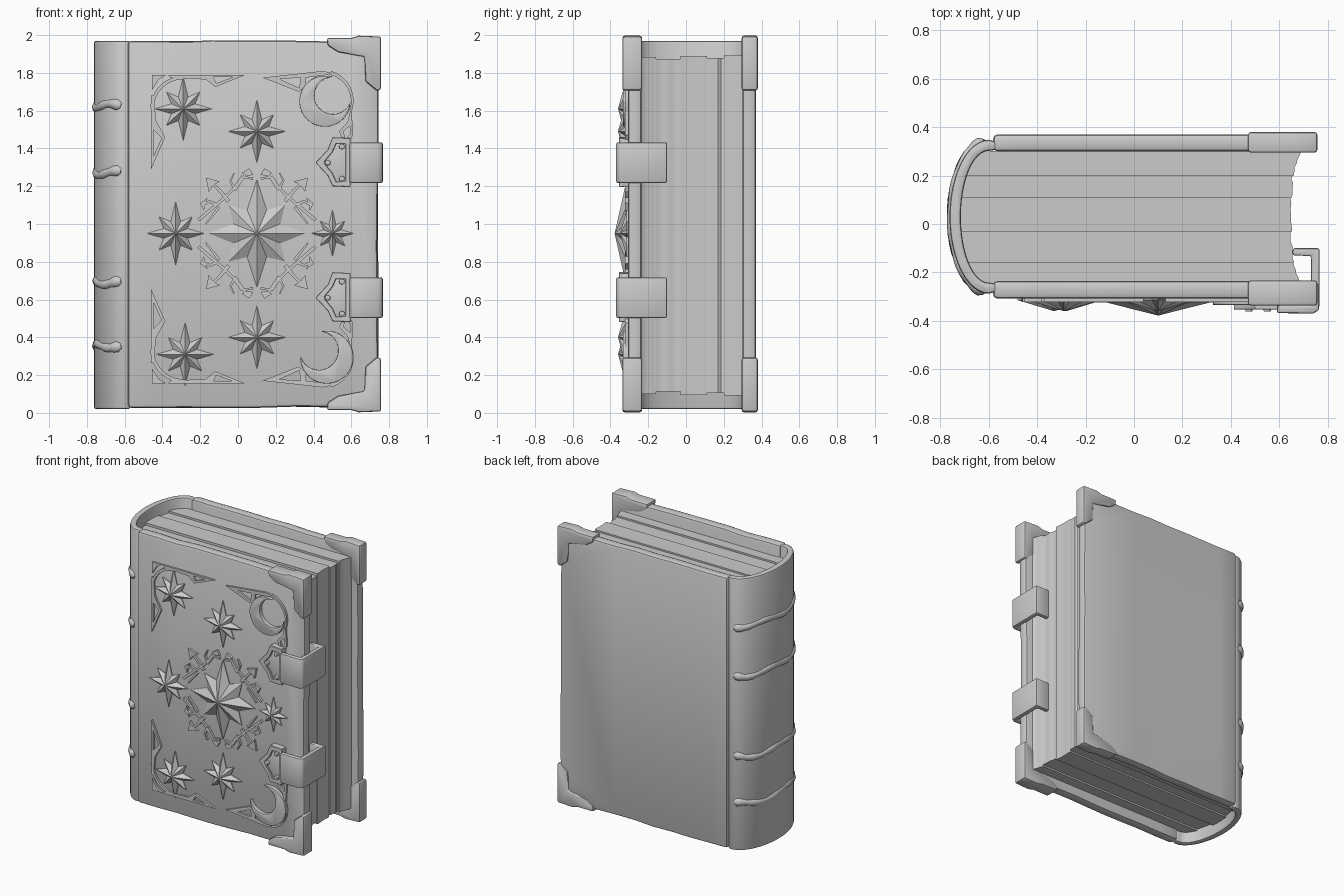
import bpy, bmesh, math, random
from mathutils import Vector
from mathutils.geometry import tessellate_polygon

if "Cube" in bpy.data.objects:
    bpy.data.objects.remove(bpy.data.objects["Cube"])

random.seed(4)
FRONT = -0.308          # y of the front cover surface


def finish(obj, angle=35):
    bpy.ops.object.select_all(action='DESELECT')
    obj.select_set(True)
    bpy.context.view_layer.objects.active = obj
    bpy.ops.object.convert(target='MESH')
    bpy.ops.object.shade_smooth_by_angle(angle=math.radians(angle))
    return obj


def from_bmesh(name, bm, bevel=0, segments=2):
    bmesh.ops.recalc_face_normals(bm, faces=bm.faces)
    me = bpy.data.meshes.new(name)
    bm.to_mesh(me)
    bm.free()
    obj = bpy.data.objects.new(name, me)
    bpy.context.collection.objects.link(obj)
    if bevel:
        m = obj.modifiers.new("Bevel", 'BEVEL')
        m.width, m.segments, m.limit_method = bevel, segments, 'ANGLE'
        m.angle_limit = math.radians(35)
    return finish(obj)


def prism(name, shapes, a, b, axis='y', bevel=0, segments=2):
    """Extrude shapes (outer loop, then holes) from a to b along y or z."""
    bm = bmesh.new()
    for loops in shapes:
        caps = []
        for d in (a, b):
            caps.append([[bm.verts.new((p[0], d, p[1]) if axis == 'y' else (p[0], p[1], d))
                          for p in lp] for lp in loops])
        for lo, hi in zip(*caps):
            for i in range(len(lo)):
                bm.faces.new((lo[i - 1], lo[i], hi[i], hi[i - 1]))
        for cap in caps:
            if len(cap) == 1:
                bm.faces.new(cap[0])
            else:
                flat = [v for lp in cap for v in lp]
                for t in tessellate_polygon([[v.co for v in lp] for lp in cap]):
                    bm.faces.new([flat[i] for i in t])
    return from_bmesh(name, bm, bevel, segments)


def strip(pts, w0, w1):
    """Outline of a tapering ribbon that follows pts."""
    left, right = [], []
    for i, p in enumerate(pts):
        p = Vector(p)
        d = Vector(pts[min(i + 1, len(pts) - 1)]) - Vector(pts[max(i - 1, 0)])
        n = Vector((-d.y, d.x)).normalized() * (w0 + (w1 - w0) * i / (len(pts) - 1)) / 2
        left.append(tuple(p + n))
        right.append(tuple(p - n))
    return left + right[::-1]


def arc(cx, cz, r, a0, a1, n=12):
    return [(cx + r * math.cos(math.radians(a0 + (a1 - a0) * i / n)),
             cz + r * math.sin(math.radians(a0 + (a1 - a0) * i / n))) for i in range(n + 1)]


# Covers with slightly worn edges
def worn_outline(x0, x1, z0, z1):
    j = lambda: random.uniform(-0.006, 0.004)
    n = 9
    bottom = [(x0 + (x1 - x0) * i / n, z0 + j()) for i in range(n)]
    side = [(x1 + j(), z0 + (z1 - z0) * i / n) for i in range(n)]
    top = [(x1 - (x1 - x0) * i / n, z1 + j()) for i in range(n)]
    return bottom + side + top + [(x0, z1)]


for name, y0, y1 in (("front_cover", FRONT, -0.235), ("back_cover", 0.30, 0.37)):
    prism(name, [[worn_outline(-0.582, 0.742, 0.03, 1.97)]], y0, y1, bevel=0.018)


# Rounded spine shell
def spine_arc(rx, ry, lim=90, n=24):
    out = []
    for i in range(n + 1):
        t = math.radians(-lim + 2 * lim * i / n)
        out.append((-0.6 - rx * math.cos(t), 0.03 + ry * math.sin(t)))
    return out


shell = [(-0.57, -0.28)] + spine_arc(0.162, 0.318) + [(-0.57, 0.34)]
shell += [(-0.57, 0.305)] + spine_arc(0.115, 0.272)[::-1] + [(-0.57, -0.245)]
prism("spine", [[shell]], 0.02, 1.97, 'z', bevel=0.012)

# Raised spine bands with swollen ends
for k, z in enumerate((1.625, 1.27, 0.69, 0.355)):
    cu = bpy.data.curves.new("spine_band", 'CURVE')
    cu.dimensions, cu.bevel_depth, cu.bevel_resolution = '3D', 0.026, 3
    cu.use_fill_caps = True
    pts = spine_arc(0.146, 0.304, 84)
    sp = cu.splines.new('POLY')
    sp.points.add(len(pts) - 1)
    for i, (p, (x, y)) in enumerate(zip(sp.points, pts)):
        p.co = (x, y, z + 0.012 * math.sin(i * 0.5 + k), 1)
        end = min(i, len(pts) - 1 - i)
        p.radius = (0.8, 1.25, 1.2, 1.0)[end] if end < 4 else 1.0 + 0.08 * math.sin(i * 1.3 + k)
    band = bpy.data.objects.new("spine_band_%d" % (k + 1), cu)
    bpy.context.collection.objects.link(band)
    finish(band, 50)

# Page block in gatherings, with a hollow, uneven fore-edge
edges = [-0.245, -0.16, -0.03, 0.11, 0.2, 0.302]
heights = [0.0, -0.012, 0.005, -0.006, 0.008]
for k, (ya, yb) in enumerate(zip(edges, edges[1:])):
    ys = [ya + (yb - ya) * i / 6 for i in range(7)]
    left = [(-0.6 - 0.118 * math.sqrt(max(0, 1 - ((y - 0.03) / 0.275) ** 2)), y) for y in ys]
    right = [(0.65 + 0.04 * ((y - 0.03) / 0.27) ** 4 + random.uniform(-0.005, 0.005), y) for y in ys]
    h = heights[k]
    prism("page_gathering_%d" % (k + 1), [[left + right[::-1]]], 0.10 - h, 1.885 + h, 'z')

# Metal corner guards on both covers
guard = [(0.47, 1.985), (0.60, 1.985), (0.64, 1.997), (0.757, 1.992), (0.757, 1.71),
         (0.735, 1.705), (0.675, 1.755), (0.67, 1.885), (0.53, 1.91), (0.475, 1.945)]
for side, y0, y1 in (("front", -0.337, -0.233), ("back", 0.295, 0.38)):
    for end, flip in (("top", False), ("bottom", True)):
        loop = [(x, 2 - z if flip else z) for x, z in guard]
        prism("%s_%s_corner_guard" % (side, end), [[loop]], y0, y1, bevel=0.014)

# Clasps: pointed plate, wrap-round strap and rivets
plate = [(0.41, 0), (0.475, 0.07), (0.50, 0.135), (0.595, 0.13), (0.595, -0.13),
         (0.50, -0.125), (0.475, -0.07)]
inset = [(0.455, 0), (0.50, 0.055), (0.52, 0.10), (0.57, 0.10), (0.57, -0.10), (0.52, -0.10), (0.50, -0.055)]
strap = [(0.59, -0.368), (0.74, -0.37), (0.765, -0.355), (0.767, -0.10), (0.655, -0.10),
         (0.655, -0.13), (0.732, -0.132), (0.732, -0.335), (0.59, -0.335)]
for name, z in (("upper", 1.325), ("lower", 0.61)):
    prism(name + "_clasp_plate", [[[(x, z + v) for x, v in plate]]], -0.342, -0.29, bevel=0.007)
    rim = [[(x, z + v) for x, v in lp] for lp in (plate, inset)]
    prism(name + "_clasp_rim", [rim], -0.354, -0.33, bevel=0.003, segments=1)
    prism(name + "_clasp_strap", [[strap]], z - 0.107, z + 0.107, 'z', bevel=0.009)
    rivets = [[arc(x, z + v, 0.015, 0, 330, 11)] for x, v in ((0.475, 0), (0.55, 0.085), (0.55, -0.085))]
    prism(name + "_clasp_rivets", rivets, -0.362, -0.33, bevel=0.004)


# Eight-pointed faceted stars
def star(name, cx, cz, rh, rv, rd, ri, apex):
    bm = bmesh.new()
    rings = []
    for y in (-0.29, FRONT - 0.006):
        ring = []
        for i in range(16):
            a = i * math.pi / 8
            r = ri if i % 2 else (rh, rd, rv, rd)[i // 2 % 4]
            ring.append(bm.verts.new((cx + r * math.cos(a), y, cz + r * math.sin(a))))
        rings.append(ring)
    top = bm.verts.new((cx, apex, cz))
    lo, hi = rings
    bm.faces.new(lo)
    for i in range(16):
        bm.faces.new((lo[i - 1], lo[i], hi[i], hi[i - 1]))
        bm.faces.new((hi[i - 1], hi[i], top))
    obj = from_bmesh(name, bm)
    for f in obj.data.polygons:
        f.use_smooth = False


star("centre_star", 0.10, 0.95, 0.255, 0.285, 0.21, 0.135, -0.378)
for k, (x, z, s) in enumerate(((-0.29, 1.61, 1), (0.10, 1.49, 1), (-0.33, 0.95, 1), (0.50, 0.95, 0.74),
                               (-0.28, 0.31, 1), (0.10, 0.40, 1))):
    star("small_star_%d" % (k + 1), x, z, 0.152 * s, 0.168 * s, 0.125 * s, 0.068 * s, -0.318 - 0.042 * s)


# Crescent moons
def moon(name, cx, cz, R, turn):
    r, d = R * 0.73, R * 0.385
    x = (R * R - r * r + d * d) / (2 * d)
    g = math.degrees(math.acos(x / R))
    gi = math.degrees(math.acos((x - d) / r))
    t = math.radians(turn)
    outer = arc(cx, cz, R, turn + g, turn + 360 - g, 28)
    inner = arc(cx + d * math.cos(t), cz + d * math.sin(t), r, turn + 360 - gi, turn + gi, 28)
    prism(name, [[outer + inner[1:-1]]], -0.334, -0.29, bevel=0.008)


moon("upper_moon", 0.46, 1.65, 0.135, 35)
moon("lower_moon", 0.47, 0.295, 0.14, 140)

# Pierced corner ornaments, mirrored top to bottom
ornament = [
    [[(-0.37, 1.79), (0.04, 1.79), (-0.12, 1.725), (-0.17, 1.765), (-0.36, 1.775)],
     [(-0.13, 1.777), (-0.03, 1.777), (-0.115, 1.745)]],
    [[(-0.46, 1.68), (-0.46, 1.29), (-0.385, 1.46), (-0.435, 1.55), (-0.445, 1.68)],
     [(-0.447, 1.36), (-0.447, 1.50), (-0.405, 1.455)]],
    [[(-0.455, 1.79), (-0.38, 1.79), (-0.42, 1.765), (-0.455, 1.71)]],
    [strip(arc(-0.29, 1.61, 0.165, 90, 180), 0.018, 0.018)],
    [[(0.13, 1.775), (0.45, 1.81), (0.52, 1.795), (0.36, 1.775), (0.36, 1.73), (0.32, 1.70)],
     [(0.22, 1.767), (0.33, 1.775), (0.325, 1.72)]],
    [strip(arc(0.45, 1.65, 0.155, 75, -20), 0.02, 0.012)],
    [[(0.60, 1.62), (0.61, 1.47), (0.57, 1.41), (0.535, 1.49), (0.58, 1.54)],
     [(0.593, 1.52), (0.593, 1.475), (0.57, 1.45), (0.558, 1.49)]],
]
for name, flip in (("upper", False), ("lower", True)):
    shapes = [[[(x, 1.945 - z if flip else z) for x, z in lp] for lp in sh] for sh in ornament]
    prism(name + "_corner_ornament", shapes, FRONT - 0.014, -0.29)

# Branching sprigs in the four quadrants round the centre star
sprig = [
    strip([(0.02, 0.29), (0.08, 0.30), (0.12, 0.24), (0.17, 0.19), (0.24, 0.13), (0.31, 0.07)], 0.012, 0.018),
    strip([(0.15, 0.17), (0.19, 0.22), (0.24, 0.27)], 0.022, 0.012),
    [(0.195, 0.275), (0.27, 0.295), (0.255, 0.22), (0.23, 0.255)],
    strip([(0.12, 0.23), (0.09, 0.27), (0.05, 0.33)], 0.02, 0.012),
    [(0.02, 0.31), (0.04, 0.345), (0.08, 0.32), (0.05, 0.305)],
    strip([(0.12, 0.24), (0.14, 0.28), (0.12, 0.32)], 0.016, 0.006),
    strip([(0.21, 0.15), (0.25, 0.17), (0.29, 0.15)], 0.018, 0.012),
    [(0.26, 0.19), (0.30, 0.16), (0.28, 0.12), (0.275, 0.155)],
    strip([(0.20, 0.14), (0.27, 0.05)], 0.016, 0.008),
]
for name, sx, sz in (("upper_right", 1, 1), ("upper_left", -1, 1), ("lower_right", 1, -1), ("lower_left", -1, -1)):
    shapes = [[[(0.10 + sx * u, 0.95 + sz * v) for u, v in lp]] for lp in sprig]
    prism(name + "_sprig", shapes, FRONT - 0.016, -0.29)
